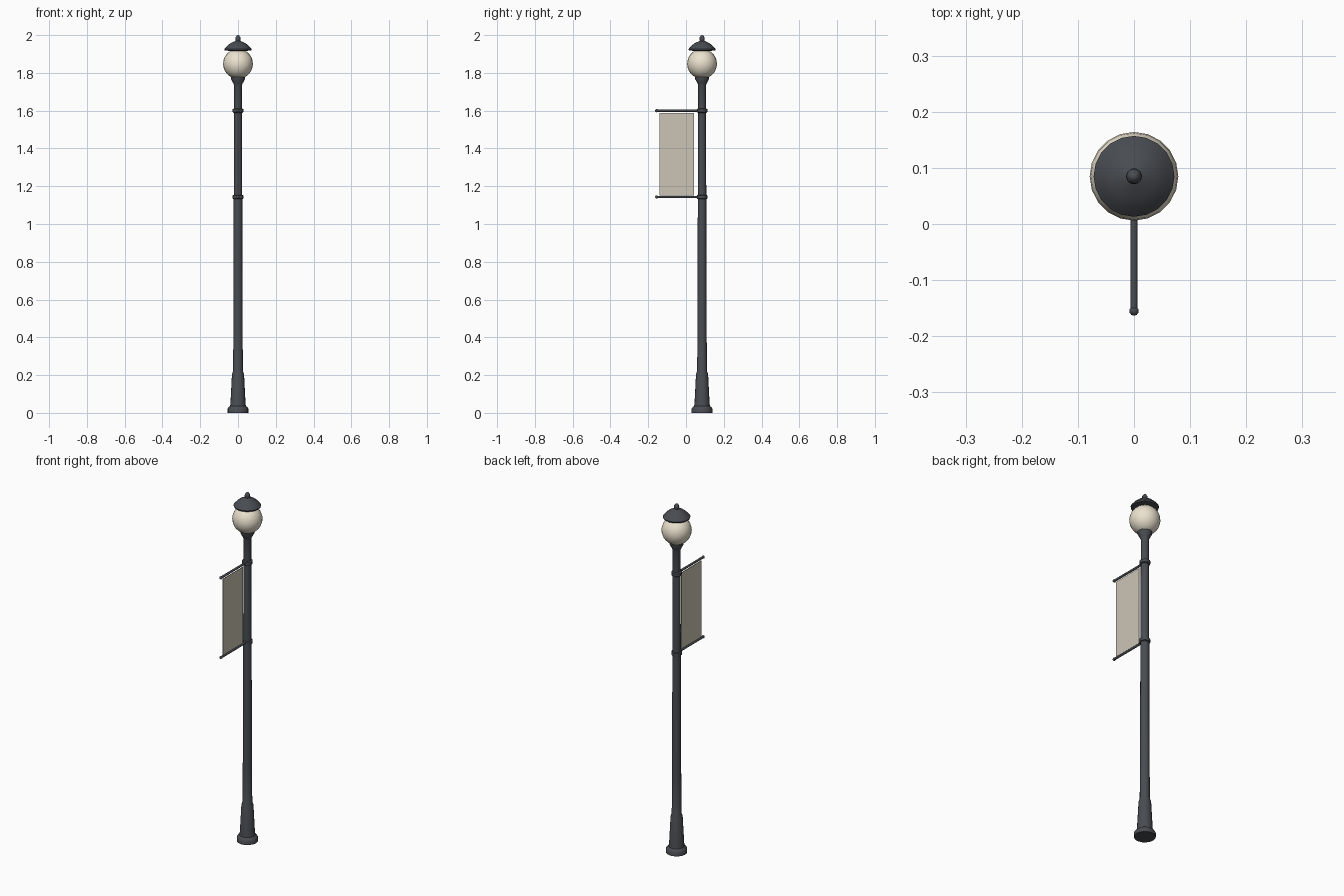
import bpy, bmesh, math
from mathutils import Vector

if "Cube" in bpy.data.objects:
    bpy.data.objects.remove(bpy.data.objects["Cube"])

PY = 0.085  # pole axis position in y


def material(name, rgb):
    m = bpy.data.materials.new(name)
    m.diffuse_color = (*rgb, 1)
    m.use_nodes = True
    m.node_tree.nodes["Principled BSDF"].inputs["Base Color"].default_value = m.diffuse_color
    return m


IRON = material("dark_iron", (0.065, 0.072, 0.082))
GLASS = material("warm_glass", (0.83, 0.76, 0.62))
CLOTH = material("banner_cloth", (0.60, 0.56, 0.46))


def finish(name, bm, mat, angle=35):
    bmesh.ops.recalc_face_normals(bm, faces=bm.faces)
    me = bpy.data.meshes.new(name)
    bm.to_mesh(me)
    bm.free()
    me.materials.append(mat)
    ob = bpy.data.objects.new(name, me)
    bpy.context.collection.objects.link(ob)
    bpy.context.view_layer.objects.active = ob
    ob.select_set(True)
    bpy.ops.object.shade_smooth_by_angle(angle=math.radians(angle))
    ob.select_set(False)
    return ob


def lathe(name, profile, mat, sides=16, angle=35):
    """Revolve (radius, z) points around the pole axis, capping open ends."""
    bm = bmesh.new()
    rings = []
    for r, z in profile:
        if r == 0:
            rings.append([bm.verts.new((0, PY, z))] * sides)
        else:
            rings.append([bm.verts.new((r * math.cos(a), PY + r * math.sin(a), z))
                          for a in (2 * math.pi * i / sides for i in range(sides))])
    for lo, hi in zip(rings, rings[1:]):
        for i in range(sides):
            j = (i + 1) % sides
            bm.faces.new(list(dict.fromkeys((lo[i], lo[j], hi[j], hi[i]))))
    for ring, (r, z) in ((rings[0], profile[0]), (rings[-1], profile[-1])):
        if r > 0:
            bm.faces.new(ring)
    return finish(name, bm, mat, angle)


# Post: flange, tapered base, shaft and lamp cup
lathe("post", [(0.056, 0), (0.056, 0.02), (0.050, 0.03), (0.042, 0.036),
               (0.040, 0.05), (0.032, 0.205), (0.026, 0.222), (0.0245, 0.42),
               (0.0225, 1.14), (0.0205, 1.60), (0.0205, 1.735), (0.025, 1.745),
               (0.037, 1.768), (0.037, 1.777)], IRON)

# Glass globe
bm = bmesh.new()
bmesh.ops.create_uvsphere(bm, u_segments=20, v_segments=14, radius=0.079)
bmesh.ops.translate(bm, verts=bm.verts, vec=(0, PY, 1.848))
finish("globe", bm, GLASS, 60)

# Domed cap with finial
lathe("cap", [(0.040, 1.916), (0.070, 1.919), (0.072, 1.926), (0.058, 1.942),
              (0.040, 1.957), (0.018, 1.967), (0.012, 1.970), (0.014, 1.979),
              (0.013, 1.988), (0.007, 1.997), (0, 2.0)], IRON, 20)

# Banner arms with clamp rings and ball tips
for label, z in (("lower", 1.143), ("upper", 1.60)):
    lathe(label + "_clamp", [(0.021, z - 0.012), (0.028, z - 0.008),
                             (0.028, z + 0.008), (0.021, z + 0.012)], IRON)
    bm = bmesh.new()
    arm = bmesh.ops.create_cone(bm, cap_ends=True, segments=10, radius1=0.0063,
                                radius2=0.0063, depth=PY + 0.155)["verts"]
    for v in arm:
        v.co = Vector((v.co.x, v.co.z + (PY - 0.155) / 2, v.co.y + z))
    tip = bmesh.ops.create_uvsphere(bm, u_segments=10, v_segments=8, radius=0.0085)["verts"]
    bmesh.ops.translate(bm, verts=tip, vec=(0, -0.155, z))
    finish(label + "_arm", bm, IRON, 50)

# Banner cloth
bm = bmesh.new()
bmesh.ops.create_cube(bm, size=1)
bmesh.ops.scale(bm, verts=bm.verts, vec=(0.003, 0.182, 0.437))
bmesh.ops.translate(bm, verts=bm.verts, vec=(0, -0.049, 1.3685))
finish("banner", bm, CLOTH)
